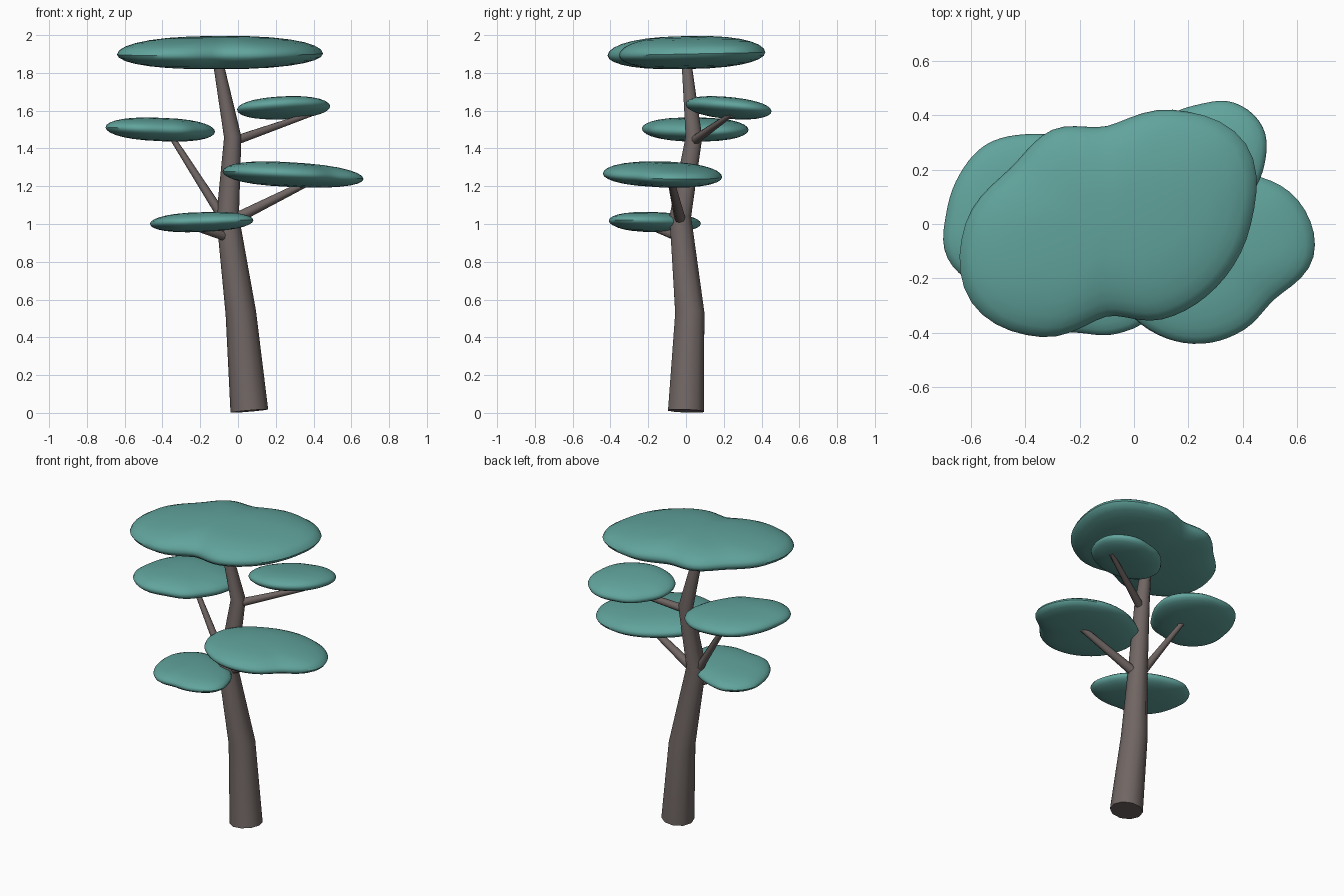
import bpy
import bmesh
from math import sin, cos, pi, radians
from mathutils import Vector

cube = bpy.data.objects.get("Cube")
if cube:
    bpy.data.objects.remove(cube, do_unlink=True)


def make_material(name, rgb):
    mat = bpy.data.materials.new(name)
    mat.use_nodes = True
    color = (*rgb, 1)
    mat.diffuse_color = color
    shader = mat.node_tree.nodes["Principled BSDF"]
    shader.inputs["Base Color"].default_value = color
    shader.inputs["Roughness"].default_value = 0.8
    return mat


bark = make_material("grey_brown_bark", (0.165, 0.135, 0.128))
leaf = make_material("teal_leaf", (0.12, 0.37, 0.335))


def finish(bm, name, mat):
    """Smooth the surface, keep hard edges sharp and link the object."""
    bmesh.ops.recalc_face_normals(bm, faces=bm.faces)
    for face in bm.faces:
        face.smooth = True
    for edge in bm.edges:
        edge.smooth = edge.calc_face_angle(0) < radians(50)
    mesh = bpy.data.meshes.new(name)
    bm.to_mesh(mesh)
    bm.free()
    mesh.materials.append(mat)
    obj = bpy.data.objects.new(name, mesh)
    bpy.context.collection.objects.link(obj)
    return obj


def bridge(bm, rings):
    for low, high in zip(rings, rings[1:]):
        count = len(low)
        for i in range(count):
            j = (i + 1) % count
            bm.faces.new((low[i], low[j], high[j], high[i]))


def tube(name, path, sides):
    """Tapered limb; each path entry is x, y, z, radius."""
    bm = bmesh.new()
    points = [Vector(p[:3]) for p in path]
    rings = []
    for k, (point, entry) in enumerate(zip(points, path)):
        ahead = points[min(k + 1, len(points) - 1)]
        behind = points[max(k - 1, 0)]
        tangent = (ahead - behind).normalized()
        # shortest rotation from vertical keeps the rings untwisted
        turn = Vector((0, 0, 1)).rotation_difference(tangent)
        ring = []
        for i in range(sides):
            a = 2 * pi * i / sides
            offset = turn @ Vector((cos(a), sin(a), 0)) * entry[3]
            ring.append(bm.verts.new(point + offset))
        rings.append(ring)
    bridge(bm, rings)
    bm.faces.new(rings[0])
    bm.faces.new(rings[-1])
    return finish(bm, name, bark)


def outline_radius(radii, turn):
    """Closed smooth curve through evenly spaced radii, turn in 0..1."""
    count = len(radii)
    i = int(turn * count)
    t = turn * count - i
    a, b, c, d = (radii[(i + k) % count] for k in (-1, 0, 1, 2))
    return b + t / 2 * (c - a + t * (2*a - 5*b + 4*c - d + t * (3*(b - c) + d - a)))


def leaf_pad(name, centre, radii, top, bottom, slope=(0, 0), around=60, steps=14):
    """Flat lobed cushion of foliage with a rounded rim."""
    bm = bmesh.new()
    cx, cy, cz = centre
    rings = []
    for k in range(1, steps):
        a = pi * k / steps
        spread = sin(a) ** 0.8
        height = -cos(a) * (bottom if cos(a) > 0 else top)
        ring = []
        for i in range(around):
            turn = i / around
            r = outline_radius(radii, turn) * spread
            x, y = r * cos(2 * pi * turn), r * sin(2 * pi * turn)
            z = cz + height + slope[0] * x + slope[1] * y
            ring.append(bm.verts.new((cx + x, cy + y, z)))
        rings.append(ring)
    bridge(bm, rings)
    for ring, z in ((rings[0], cz - bottom), (rings[-1], cz + top)):
        pole = bm.verts.new((cx, cy, z))
        for i in range(around):
            bm.faces.new((ring[i], ring[(i + 1) % around], pole))
    return finish(bm, name, leaf)


# Bent trunk and its four branches
tube("trunk", [(0.06, 0, 0.01, 0.1), (0.015, 0.02, 0.53, 0.081),
               (-0.055, -0.03, 1.04, 0.06), (-0.028, 0.042, 1.46, 0.046),
               (-0.11, 0, 1.88, 0.026)], 10)
tube("left_lower_branch", [(-0.03, -0.03, 1.02, 0.03), (0.39, -0.08, 1.23, 0.018)], 8)
tube("right_branch", [(-0.07, -0.02, 1.02, 0.027), (-0.37, 0.05, 1.49, 0.014)], 8)
tube("left_upper_branch", [(-0.02, 0.04, 1.44, 0.026), (0.38, 0.24, 1.58, 0.014)], 8)
tube("right_lower_branch", [(-0.05, -0.03, 0.93, 0.028), (-0.22, -0.17, 0.98, 0.018)], 8)

# Foliage pads, outline radii running counterclockwise from +x
leaf_pad("crown_foliage", (-0.1, 0, 1.9),
         [.53, .59, .485, .36, .4, .41, .52, .575, .48, .34, .405, .465],
         0.095, 0.08, (0, 0.02))
leaf_pad("left_upper_foliage", (0.24, 0.22, 1.615),
         [.24, .27, .26, .22, .21, .21, .24, .26, .24, .22, .21, .22],
         0.055, 0.055, (0.06, -0.1))
leaf_pad("right_foliage", (-0.4, 0.04, 1.5),
         [.26, .31, .31, .29, .29, .28, .29, .33, .31, .25, .24, .23],
         0.062, 0.062, (-0.04, 0))
leaf_pad("left_lower_foliage", (0.25, -0.12, 1.26),
         [.41, .41, .35, .3, .28, .3, .33, .34, .33, .32, .31, .31],
         0.068, 0.062, (-0.05, -0.02))
leaf_pad("right_lower_foliage", (-0.2, -0.17, 1.01),
         [.26, .22, .21, .23, .28, .29, .26, .25, .25, .23, .27, .31],
         0.052, 0.052, (0.03, -0.02))
